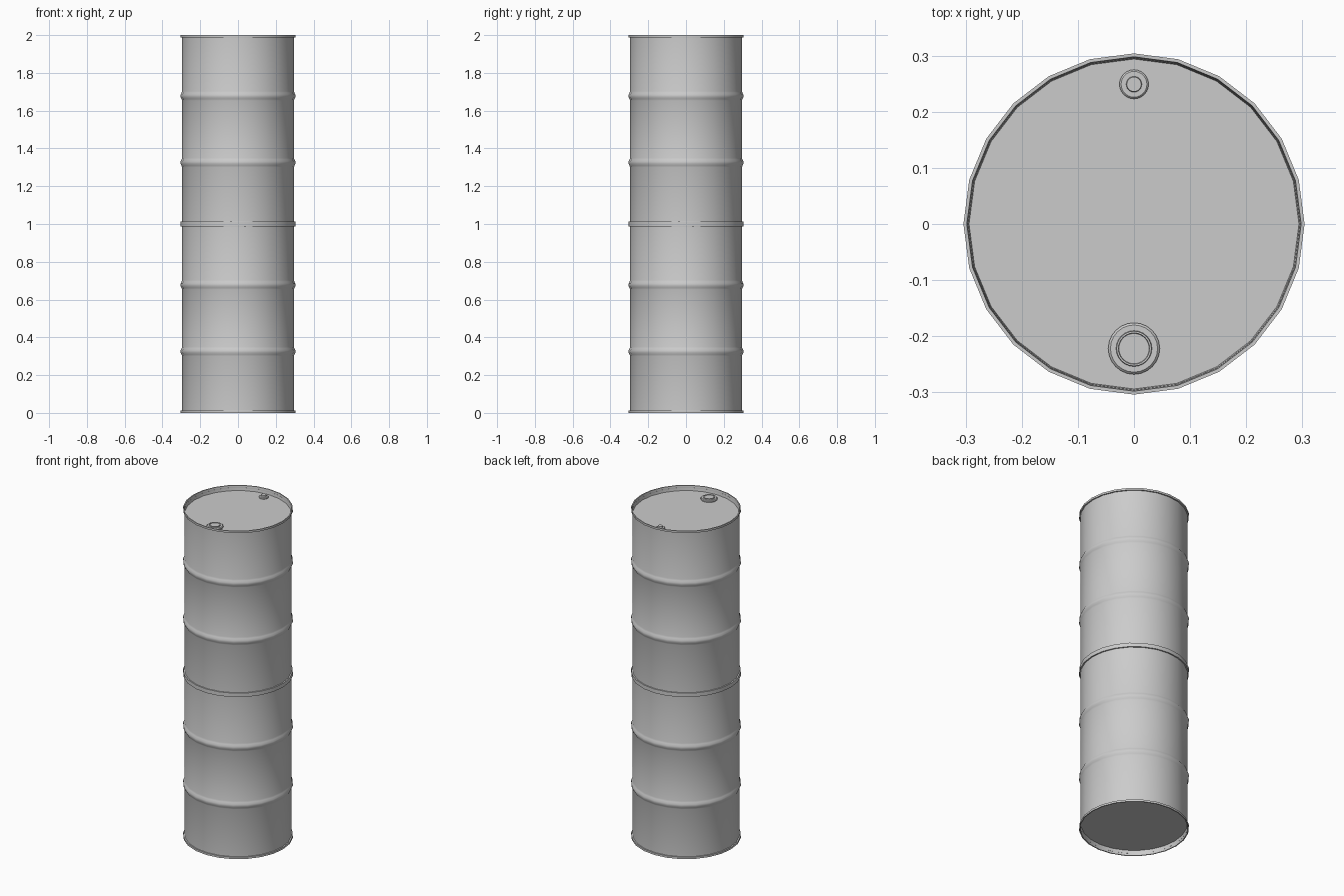
import bpy, math

if "Cube" in bpy.data.objects:
    bpy.data.objects.remove(bpy.data.objects["Cube"], do_unlink=True)

# Bare steel, the only colour
steel = bpy.data.materials.new("grey_steel")
steel.use_nodes = True
colour = (0.6, 0.6, 0.6, 1)
steel.diffuse_color = colour
steel.node_tree.nodes["Principled BSDF"].inputs["Base Color"].default_value = colour


def lathe(name, profile, sides, location):
    """Turn a (radius, height) profile about z; both ends are capped."""
    verts, faces = [], []
    for r, z in profile:
        for i in range(sides):
            a = math.tau * i / sides
            verts.append((r * math.cos(a), r * math.sin(a), z))
    for k in range(len(profile) - 1):
        for i in range(sides):
            j = (i + 1) % sides
            faces.append((k * sides + i, k * sides + j,
                          (k + 1) * sides + j, (k + 1) * sides + i))
    faces.append(tuple(reversed(range(sides))))
    top = (len(profile) - 1) * sides
    faces.append(tuple(range(top, top + sides)))
    mesh = bpy.data.meshes.new(name)
    mesh.from_pydata(verts, [], faces)
    mesh.materials.append(steel)
    obj = bpy.data.objects.new(name, mesh)
    bpy.context.collection.objects.link(obj)
    obj.location = location
    bpy.ops.object.select_all(action="DESELECT")
    obj.select_set(True)
    bpy.context.view_layer.objects.active = obj
    bpy.ops.object.shade_smooth_by_angle(angle=math.radians(40))
    return obj


SIDES, BODY, RIM, LIP = 24, 0.296, 0.304, 0.298
RECESS, BEAD = 0.03, 0.012


def rib(z):
    """Rounded rolling hoop pressed out of the wall."""
    return [(BODY, z - 0.025), (BODY + 0.003, z - 0.016), (RIM, z - 0.006),
            (RIM, z + 0.006), (BODY + 0.003, z + 0.016), (BODY, z + 0.025)]


# Recessed base, bottom bead, ribbed wall, top bead, recessed lid
bottom = [(LIP - 0.004, RECESS), (LIP, 0), (RIM, 0), (RIM, BEAD), (BODY, BEAD)]
top = [(r, 1 - z) for r, z in reversed(bottom)]
drum_profile = bottom + rib(0.325) + rib(0.678) + top

# Large and small bungs, each a flange with a raised plug
large_bung = [(0.046, 0), (0.046, 0.006), (0.042, 0.01), (0.032, 0.01),
              (0.031, 0.016), (0.028, 0.016), (0.027, 0.012)]
small_bung = [(0.026, 0), (0.026, 0.005), (0.023, 0.008), (0.014, 0.008),
              (0.013, 0.018)]

for level, label in enumerate(("lower", "upper")):
    lathe(label + "_drum", drum_profile, SIDES, (0, 0, level))
    lid = level + 1 - RECESS
    lathe(label + "_large_bung", large_bung, SIDES, (0, -0.222, lid))
    lathe(label + "_small_bung", small_bung, SIDES, (0, 0.249, lid))
